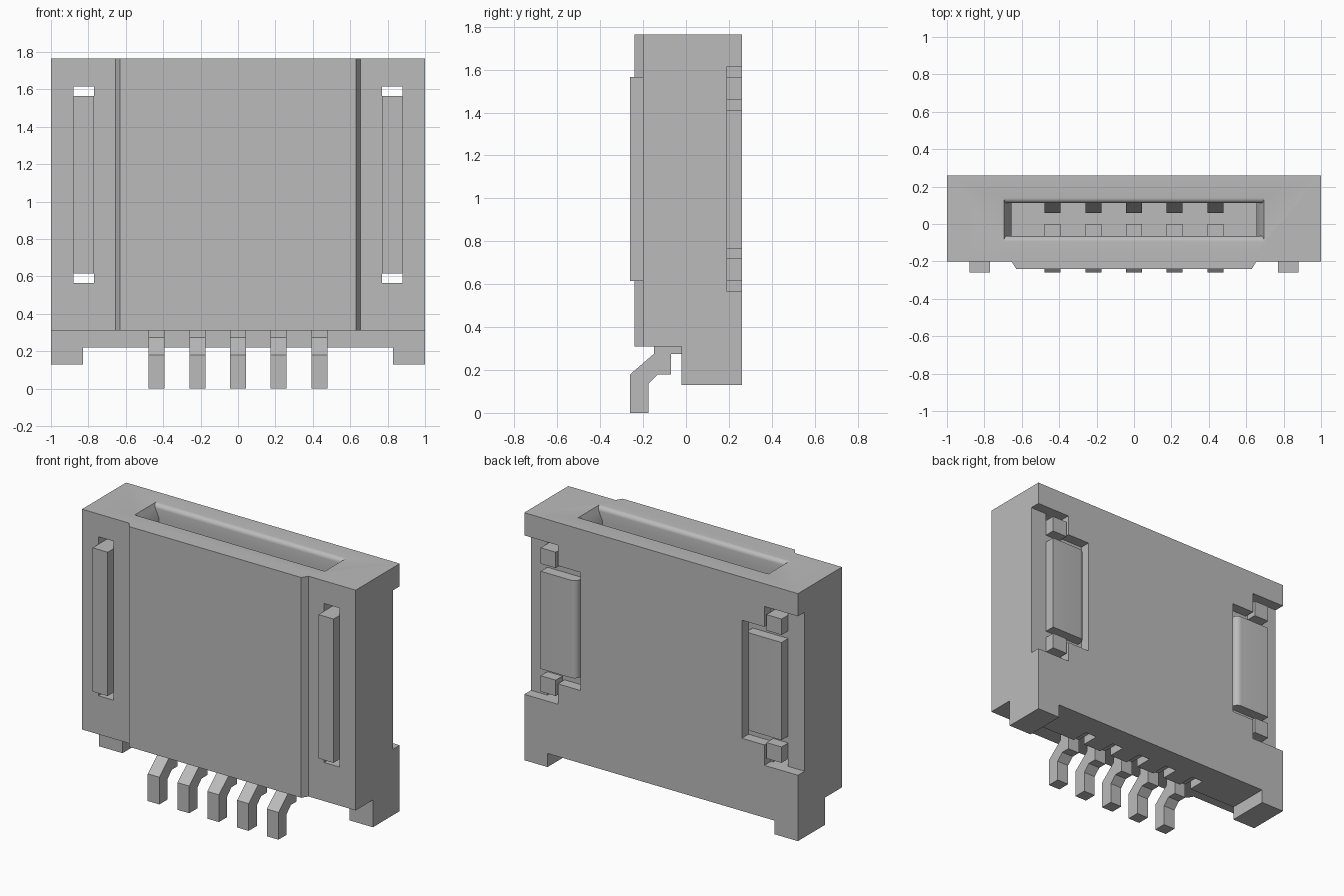
import bpy, bmesh, math
from mathutils import Vector

if "Cube" in bpy.data.objects:
    bpy.data.objects.remove(bpy.data.objects["Cube"], do_unlink=True)

grey = bpy.data.materials.new("mid grey")
grey.use_nodes = True
grey.diffuse_color = (0.5, 0.5, 0.5, 1)
grey.node_tree.nodes["Principled BSDF"].inputs["Base Color"].default_value = (0.5, 0.5, 0.5, 1)


def loft(name, rings):
    """Closed solid skinned through equal-sized rings of points."""
    bm = bmesh.new()
    vs = [[bm.verts.new(p) for p in r] for r in rings]
    n = len(vs[0])
    for a, b in zip(vs, vs[1:]):
        for i in range(n):
            j = (i + 1) % n
            bm.faces.new((a[i], a[j], b[j], b[i]))
    bm.faces.new(vs[0])
    bm.faces.new(vs[-1])
    bmesh.ops.recalc_face_normals(bm, faces=bm.faces)
    me = bpy.data.meshes.new(name)
    bm.to_mesh(me)
    bm.free()
    ob = bpy.data.objects.new(name, me)
    bpy.context.collection.objects.link(ob)
    me.materials.append(grey)
    return ob


def prism_z(name, pts, z0, z1):
    return loft(name, [[(x, y, z) for x, y in pts] for z in (z0, z1)])


def prism_x(name, pts, x0, x1):
    return loft(name, [[(x, y, z) for y, z in pts] for x in (x0, x1)])


def box(name, x0, x1, y0, y1, z0, z1):
    return prism_z(name, [(x0, y0), (x1, y0), (x1, y1), (x0, y1)], z0, z1)


def select(ob):
    bpy.ops.object.select_all(action='DESELECT')
    ob.select_set(True)
    bpy.context.view_layer.objects.active = ob


def boolean(ob, tool, op='DIFFERENCE'):
    """Apply a boolean and discard the tool object."""
    select(ob)
    m = ob.modifiers.new("bool", 'BOOLEAN')
    m.operation, m.solver, m.object = op, 'EXACT', tool
    bpy.ops.object.modifier_apply(modifier=m.name)
    bpy.data.objects.remove(tool, do_unlink=True)


def smooth(ob):
    select(ob)
    bpy.ops.object.shade_smooth_by_angle(angle=math.radians(28))


TOP = 1.765
PIN_X = [-0.435, -0.2175, 0, 0.2175, 0.435]
HW = 0.0425

# Housing: side profile across the width, with the raised front panel joined on
housing = prism_x("housing", [(-0.2, 0.31), (-0.02, 0.31), (-0.02, 0.13), (0.26, 0.13),
                              (0.26, TOP), (-0.2, TOP)], -1, 1)
panel = prism_z("panel", [(-0.655, -0.2), (-0.63, -0.24), (0.63, -0.24), (0.655, -0.2),
                          (0.655, -0.15), (-0.655, -0.15)], 0.31, TOP)
boolean(housing, panel, 'UNION')

# Gap between the feet
boolean(housing, box("cut", -0.83, 0.83, -0.1, 0.4, 0, 0.22))

# Mating cavity with rounded long lips and chamfered ends
CX, CY0, CY1 = 0.655, -0.065, 0.112


def cavity_ring(z, dx, dy):
    x, a, b = CX + dx, CY0 - dy, CY1 + dy
    return [(-x, a, z), (x, a, z), (x, b, z), (-x, b, z)]


r, chamfer = 0.028, 0.09
rings = [cavity_ring(TOP + 0.05, 0.04, r)]
for i in range(7):
    a = math.radians(15 * i)
    d = r * (1 - math.cos(a))
    rings.append(cavity_ring(TOP - d, 0.04 * (1 - d / chamfer), r * (1 - math.sin(a))))
rings += [cavity_ring(TOP - chamfer, 0, 0), cavity_ring(0.5, 0, 0)]
boolean(housing, loft("cut", rings))

# Retainer slots and rear recesses on both ends, open to the sides
for s in (-1, 1):
    for x0, x1, y0, y1, z0, z1 in [(0.77, 0.88, -0.4, 0.4, 0.565, 1.615),
                                   (0.755, 1.1, 0.19, 0.4, 0.565, 1.615),
                                   (0.59, 1.1, 0.19, 0.4, 0.70, 1.48)]:
        boolean(housing, box("cut", min(s * x0, s * x1), max(s * x0, s * x1), y0, y1, z0, z1))

# Pin channels under the housing
for x in PIN_X:
    boolean(housing, box("cut", x - HW, x + HW, -0.1, 0.1, 0.1, 0.31))
smooth(housing)

# Retainer clips: bar through the slot, rear plate with a rounded bend, two tabs
for s, side in ((1, "left"), (-1, "right")):
    xs = sorted((s * 0.77, s * 0.88))
    box(side + "_retainer_bar", *xs, -0.26, 0.19, 0.615, 1.565)
    pts = [(0.62, 0.19), (0.88, 0.19), (0.88, 0.26)]
    for i in range(7):
        a = math.radians(90 + 15 * i)
        pts.append((0.66 + 0.04 * math.cos(a), 0.22 + 0.04 * math.sin(a)))
    smooth(prism_z(side + "_retainer_plate", [(s * x, y) for x, y in pts], 0.765, 1.41))
    box(side + "_upper_tab", *xs, 0.19, 0.26, 1.46, 1.565)
    box(side + "_lower_tab", *xs, 0.19, 0.26, 0.615, 0.72)

# Contacts: bent solder tail below, forked arms inside the cavity
tail = [(0.1, 0.31), (-0.15, 0.31), (-0.15, 0.275), (-0.26, 0.18), (-0.26, 0), (-0.175, 0),
        (-0.175, 0.135), (-0.13, 0.18), (-0.07, 0.18), (-0.07, 0.275), (0.1, 0.275)]
front_arm = [(-0.065, 0.5), (0, 0.5), (0, 1.3), (-0.065, 1.3)]
rear_arm = [(0.06, 0.5), (0.112, 0.5), (0.112, 1.35), (0.06, 1.2)]
for i, x in enumerate(PIN_X, 1):
    for part, pts in (("tail", tail), ("front_arm", front_arm), ("rear_arm", rear_arm)):
        prism_x(f"contact_{part}_{i}", pts, x - HW, x + HW)
